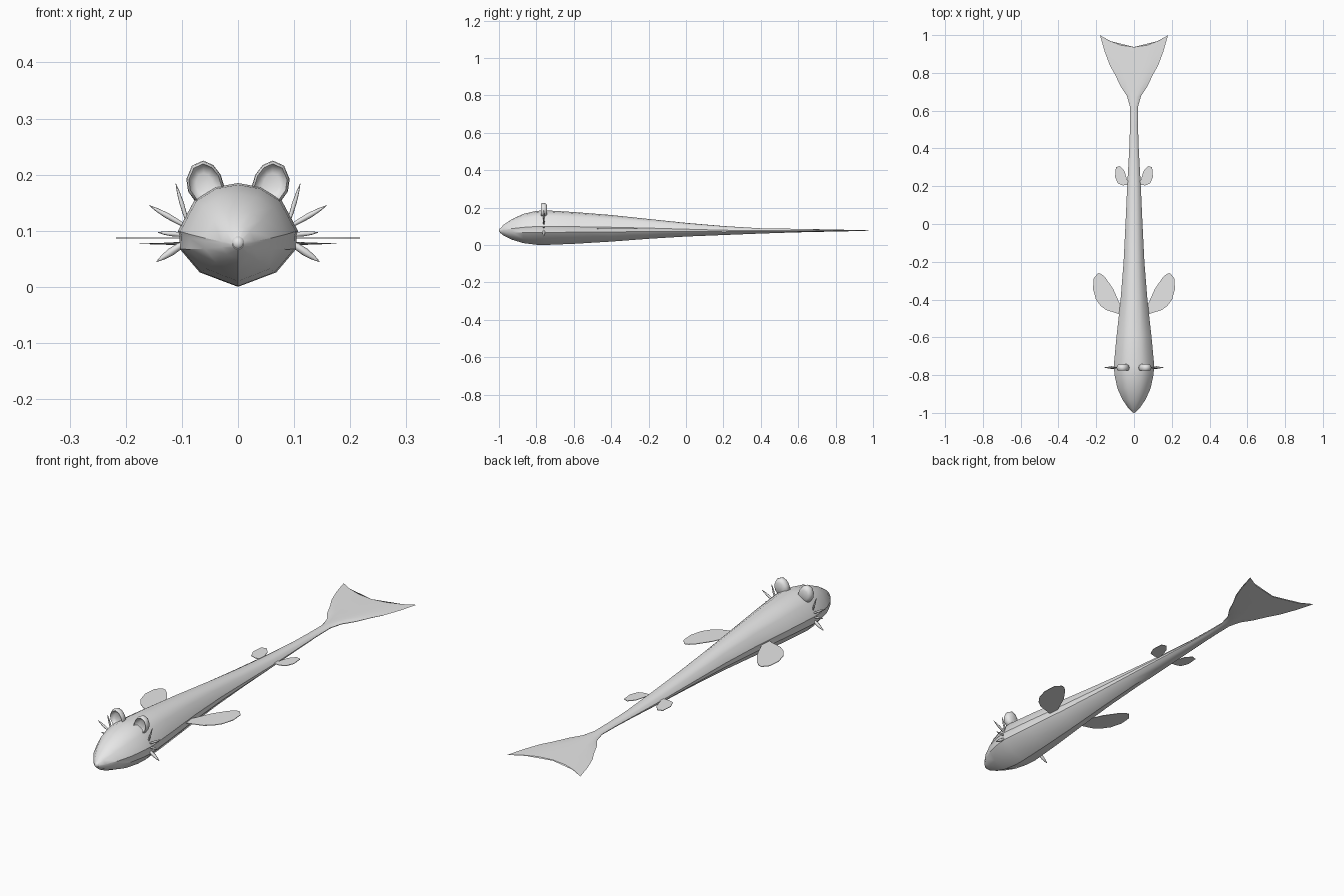
import bpy, bmesh, math
from mathutils import Vector

if "Cube" in bpy.data.objects:
    bpy.data.objects.remove(bpy.data.objects["Cube"])

grey = bpy.data.materials.new("grey")
grey.diffuse_color = (0.8, 0.8, 0.8, 1)
grey.use_nodes = True
grey.node_tree.nodes["Principled BSDF"].inputs["Base Color"].default_value = grey.diffuse_color


def finish(name, bm, angle=40, mirror=False):
    """Turn a bmesh into a named, shaded object, optionally mirrored over x."""
    bmesh.ops.recalc_face_normals(bm, faces=bm.faces)
    me = bpy.data.meshes.new(name)
    bm.to_mesh(me)
    bm.free()
    me.materials.append(grey)
    ob = bpy.data.objects.new(name, me)
    bpy.context.collection.objects.link(ob)
    bpy.ops.object.select_all(action='DESELECT')
    ob.select_set(True)
    bpy.context.view_layer.objects.active = ob
    bpy.ops.object.shade_smooth_by_angle(angle=math.radians(angle))
    if mirror:
        ob.modifiers.new("mirror", 'MIRROR').use_axis = (True, False, False)
    return ob


def loft(bm, rings):
    """Skin closed rings of equal length and cap both ends."""
    loops = [[bm.verts.new(p) for p in r] for r in rings]
    n = len(loops[0])
    for a, b in zip(loops, loops[1:]):
        for i in range(n):
            j = (i + 1) % n
            bm.faces.new((a[i], a[j], b[j], b[i]))
    bm.faces.new(loops[0])
    bm.faces.new(loops[-1])


# Body and tail fluke: one half section, swept along y
half = [(0, 1), (.38, .92), (.72, .68), (1, .08), (.975, -.02),
        (.97, -.27), (.64, -.72), (0, -1)]
section = half + [(-x, z) for x, z in half[-2:0:-1]]
# y, half width, top z, bottom z, rearward sweep of the outer edge
stations = [
    (-.995, .010, .086, .066, 0), (-.975, .030, .108, .050, 0),
    (-.93, .061, .138, .028, 0), (-.87, .088, .166, .010, 0),
    (-.80, .103, .182, .001, 0), (-.75, .107, .185, 0, 0),
    (-.60, .093, .176, .006, 0), (-.40, .071, .160, .018, 0),
    (-.20, .055, .139, .033, 0), (0, .045, .118, .045, 0),
    (.20, .036, .101, .053, 0), (.40, .025, .089, .061, 0),
    (.52, .021, .087, .065, 0), (.62, .021, .086, .068, 0),
    (.67, .037, .085, .069, .007), (.71, .069, .084, .070, .015),
    (.76, .100, .083, .071, .030), (.80, .128, .082, .072, .040),
    (.86, .155, .081, .073, .052), (.937, .180, .079, .075, .063)]
rings = []
for y, w, top, bottom, sweep in stations:
    mid, h = (top + bottom) / 2, (top - bottom) / 2
    rings.append([(x * w, y + sweep * x * x, mid + z * h) for x, z in section])
body = bmesh.new()
loft(body, rings)
finish("body_and_tail", body, 35)

# Nose
nose = bmesh.new()
bmesh.ops.create_uvsphere(nose, u_segments=12, v_segments=8, radius=.0125)
bmesh.ops.translate(nose, verts=nose.verts, vec=(0, -.9875, .078))
finish("nose", nose, 60)


# Flat fins, sharing one outline-to-plate helper
def fin(name, outline, z, t):
    bm = bmesh.new()
    loft(bm, [[(x, y, z + s * t) for x, y in outline] for s in (-1, 1)])
    finish(name, bm, 30, True)


fin("front_fins", [(.05, -.47), (.074, -.478), (.148, -.455), (.178, -.432),
                   (.202, -.398), (.217, -.344), (.213, -.286), (.190, -.260),
                   (.172, -.265), (.150, -.286), (.110, -.344), (.074, -.425),
                   (.05, -.45)], .087, .0012)
fin("rear_fins", [(.02, .206), (.060, .205), (.085, .214), (.100, .249),
                  (.096, .300), (.074, .307), (.050, .280), (.037, .233),
                  (.02, .22)], .080, .0012)

# Ears: rounded discs with a shallow hollow in front
ear_shape = [(.030, .165), (.024, .178), (.031, .200), (.044, .217),
             (.062, .225), (.082, .216), (.092, .192), (.089, .170),
             (.076, .152), (.050, .150)]
cx, cz = .060, .185
ear = bmesh.new()
loft(ear, [[(cx + (x - cx) * s, y, cz + (z - cz) * s) for x, z in ear_shape]
           for s, y in [(.45, -.760), (.72, -.764), (.86, -.775), (.96, -.770),
                        (1, -.760), (.92, -.749), (.6, -.742)]])
finish("ears", ear, 50, True)

# Whisker-like gill stalks: spindles from base to tip
stalks = bmesh.new()
for bx, bz, tx, tz, r in [(.088, .108, .111, .184, .004),
                          (.090, .106, .158, .145, .005),
                          (.090, .092, .143, .097, .0045),
                          (.090, .082, .145, .045, .007)]:
    a, b = Vector((bx, -.76, bz)), Vector((tx, -.76, tz))
    side = (b - a).normalized().cross(Vector((0, 1, 0)))
    rings = []
    for t, k in [(0, .5), (.3, .9), (.55, 1), (.8, .65), (1, .1)]:
        c = a.lerp(b, t)
        rings.append([c + r * k * (side * math.cos(i * math.tau / 8)
                                   + Vector((0, math.sin(i * math.tau / 8), 0)))
                      for i in range(8)])
    loft(stalks, rings)
finish("gill_stalks", stalks, 60, True)
